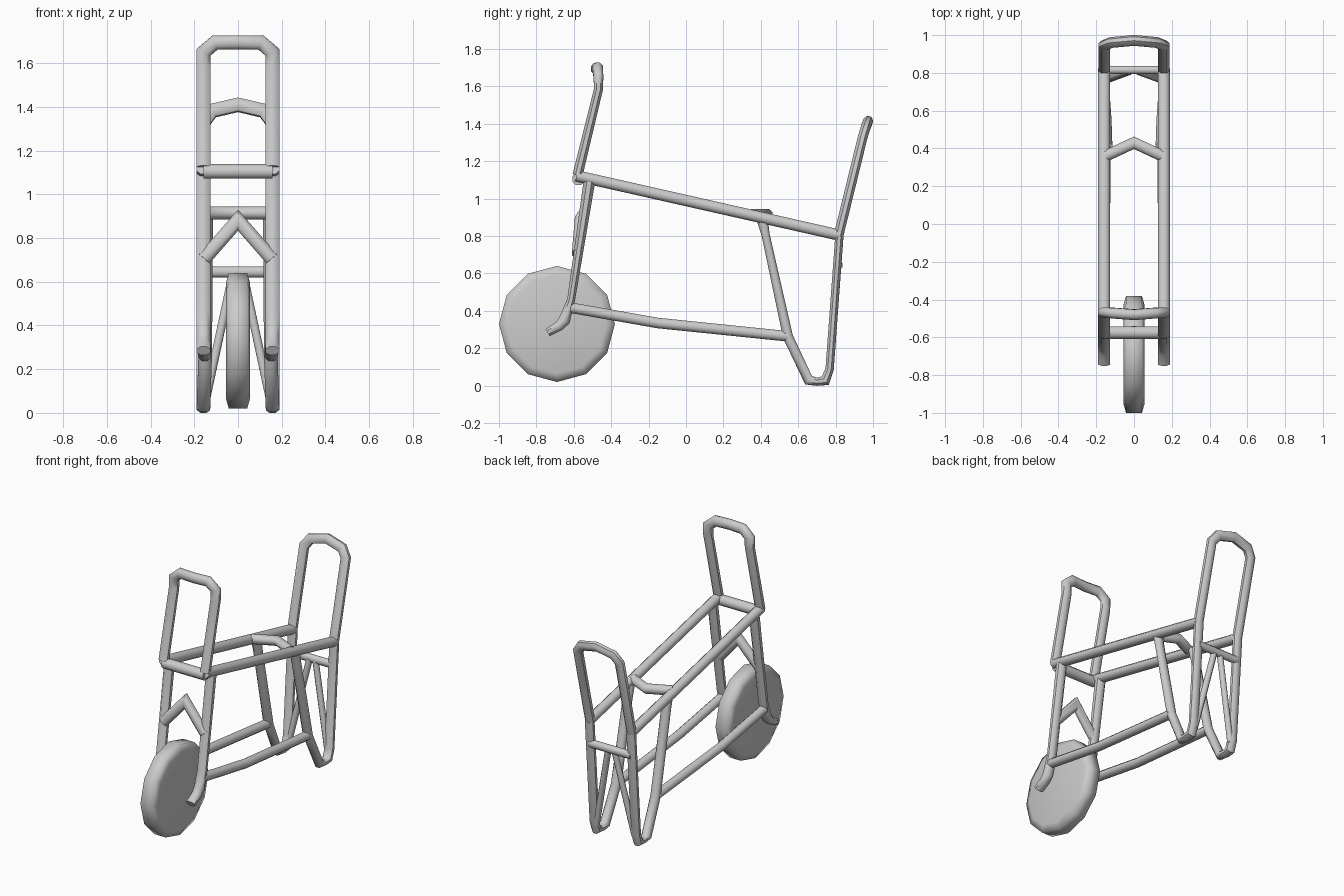
import bpy, bmesh, math
from mathutils import Vector, Matrix

if "Cube" in bpy.data.objects:
    bpy.data.objects.remove(bpy.data.objects["Cube"])

def finish(name, bm, angle=50):
    bmesh.ops.recalc_face_normals(bm, faces=bm.faces)
    me = bpy.data.meshes.new(name)
    bm.to_mesh(me)
    bm.free()
    me.shade_smooth()
    me.set_sharp_from_angle(angle=math.radians(angle))
    ob = bpy.data.objects.new(name, me)
    bpy.context.collection.objects.link(ob)
    return ob

def tube(name, pts, side=0.032, depth=0.026, ref=(1, 0, 0), n=8, mirror=False):
    """Sweep an n-sided oval along pts with mitred corners.
    depth may be one number or one per point."""
    P = [Vector(p) for p in pts]
    D = depth if isinstance(depth, (list, tuple)) else [depth] * len(P)
    seg = [(b - a).normalized() for a, b in zip(P, P[1:])]
    u = Vector(ref)
    u = (u - seg[0] * u.dot(seg[0])).normalized()
    bm = bmesh.new()
    rings = []
    for i, p in enumerate(P):
        t0, t1 = seg[max(i - 1, 0)], seg[min(i, len(seg) - 1)]
        v = t0.cross(u)
        plane = (t0 + t1).normalized()
        ring = []
        for k in range(n):
            a = 2 * math.pi * (k + 0.5) / n
            c = 1 / math.cos(math.pi / n)
            o = u * (side * c * math.cos(a)) + v * (D[i] * c * math.sin(a))
            o -= t0 * (o.dot(plane) / t0.dot(plane))
            ring.append(bm.verts.new(p + o))
        rings.append(ring)
        u = t0.rotation_difference(t1) @ u
    for a, b in zip(rings, rings[1:]):
        for k in range(n):
            bm.faces.new((a[k], a[(k + 1) % n], b[(k + 1) % n], b[k]))
    bm.faces.new(rings[0])
    bm.faces.new(rings[-1])
    ob = finish(name, bm)
    if mirror:
        ob.modifiers.new("mirror", 'MIRROR').use_axis = (True, False, False)
    return ob

def arch(half):
    """Complete a left-right symmetric path; the last point lies on x = 0."""
    return half + [(-x, y, z) for x, y, z in reversed(half[:-1])]

# Wheel: 12-sided disc with bevelled rim
bm = bmesh.new()
rings = []
for x, r in [(-0.055, 0.265), (-0.042, 0.31), (0.042, 0.31), (0.055, 0.265)]:
    rings.append([bm.verts.new((x, -0.69 + r * math.cos(k * math.pi / 6),
                                0.33 + r * math.sin(k * math.pi / 6))) for k in range(12)])
for a, b in zip(rings, rings[1:]):
    for k in range(12):
        bm.faces.new((a[k], a[(k + 1) % 12], b[(k + 1) % 12], b[k]))
bm.faces.new(rings[0])
bm.faces.new(rings[-1])
finish("wheel", bm, 80)

# Long side rails
X = 0.158
tube("top_rail", [(X, -0.585, 1.122), (X, 0.82, 0.805)], 0.032, 0.03, mirror=True)
tube("lower_rail", [(X, -0.635, 0.42), (X, -0.15, 0.335), (0.152, 0.545, 0.264)],
     0.03, 0.028, mirror=True)

# Front fork with axle hooks
tube("front_fork", [(X, -0.517, 1.09), (X, -0.614, 0.46), (X, -0.65, 0.35),
                    (X, -0.68, 0.318), (X, -0.74, 0.284)],
     0.032, [0.031, 0.021, 0.031, 0.026, 0.022], mirror=True)

# V-shaped stand: brace down from rail, round the foot, up the rear leg
tube("rear_stand", [(0.145, 0.405, 0.90), (0.146, 0.425, 0.81), (0.150, 0.545, 0.262),
                    (0.158, 0.655, 0.03), (0.158, 0.70, 0.021), (0.158, 0.745, 0.027),
                    (0.158, 0.768, 0.09), (0.158, 0.82, 0.80)],
     0.031, [0.032, 0.022, 0.027, 0.026, 0.021, 0.025, 0.022, 0.022], mirror=True)

# Handles
tube("front_handle", arch([(X, -0.58, 1.125), (X, -0.468, 1.585), (X, -0.468, 1.65),
                           (0.105, -0.472, 1.695), (0, -0.48, 1.695)]),
     0.032, [0.027, 0.024, 0.026, 0.028, 0.028, 0.028, 0.026, 0.024, 0.027])
tube("rear_handle", arch([(X, 0.815, 0.80), (X, 0.945, 1.33), (0.12, 0.961, 1.382),
                          (0, 0.972, 1.41)]), 0.031, 0.026)

# Cross members
tube("front_crossbar", [(X, -0.575, 1.105), (-X, -0.575, 1.105)], 0.033, 0.033, (0, 0, 1))
tube("front_chevron", arch([(0.155, -0.583, 0.705), (0, -0.568, 0.882)]), 0.027, 0.032, (0, 1, 0))
tube("middle_crossbar", arch([(0.15, 0.36, 0.915), (0, 0.43, 0.915)]), 0.03, 0.03, (0, 0, 1))
tube("rear_crossbar", [(X, 0.815, 0.645), (-X, 0.815, 0.645)], 0.025, 0.022, (0, 0, 1))

# Diagonal braces from rear crossbar to the feet
tube("rear_brace", [(0.022, 0.81, 0.645), (0.145, 0.765, 0.07)], 0.019, 0.019, mirror=True)
